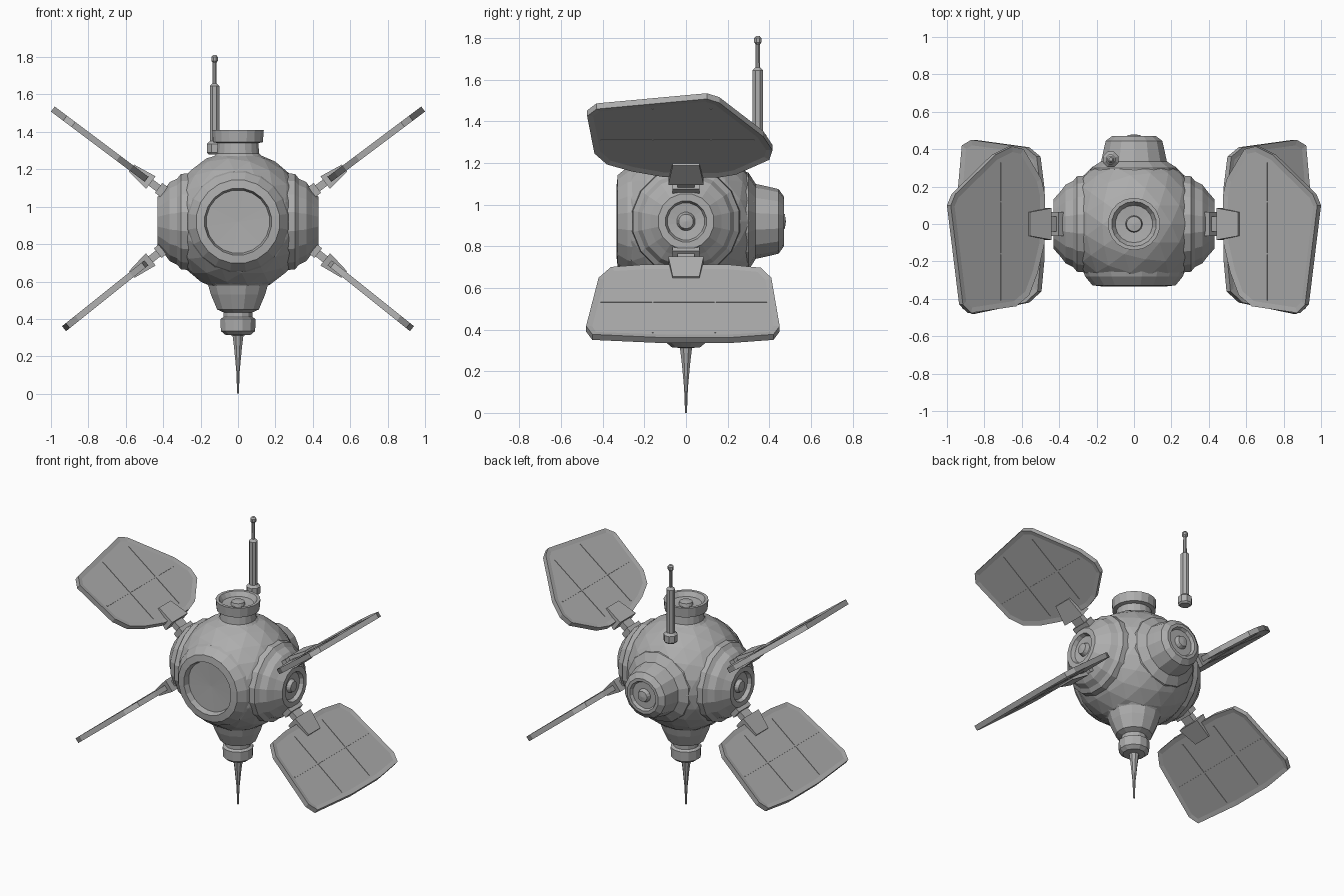
import bpy, bmesh, math
from mathutils import Matrix, Vector

if "Cube" in bpy.data.objects:
    bpy.data.objects.remove(bpy.data.objects["Cube"])

CZ = 0.92  # height of the body centre
metal = bpy.data.materials.new("grey metal")
metal.diffuse_color = (0.42, 0.42, 0.42, 1)
metal.use_nodes = True
metal.node_tree.nodes["Principled BSDF"].inputs["Base Color"].default_value = metal.diffuse_color


def finish(bm, name, mirror=False):
    bmesh.ops.recalc_face_normals(bm, faces=bm.faces)
    me = bpy.data.meshes.new(name)
    bm.to_mesh(me)
    bm.free()
    me.materials.append(metal)
    ob = bpy.data.objects.new(name, me)
    bpy.context.collection.objects.link(ob)
    if mirror:
        ob.modifiers.new("mirror", 'MIRROR')
    return ob


def lathe(name, profile, sides, matrix, mirror=False):
    """Spin (radius, height) points round local z."""
    bm = bmesh.new()
    rings = []
    for r, h in profile:
        if r == 0:
            rings.append([bm.verts.new(matrix @ Vector((0, 0, h)))])
        else:
            rings.append([bm.verts.new(matrix @ Vector((
                r * math.cos(2 * math.pi * (i + .5) / sides),
                r * math.sin(2 * math.pi * (i + .5) / sides), h))) for i in range(sides)])
    for a, b in zip(rings, rings[1:]):
        for i in range(sides):
            j = (i + 1) % sides
            quad = [a[i % len(a)], a[j % len(a)], b[j % len(b)], b[i % len(b)]]
            bm.faces.new(list(dict.fromkeys(quad)))
    return finish(bm, name, mirror)


def box(bm, frame, lo, hi, taper=(1, 1)):
    """Box between two corners in a local frame; taper narrows the far u end."""
    vs = bmesh.ops.create_cube(bm, size=1)["verts"]
    for v in vs:
        p = [lo[k] if v.co[k] < 0 else hi[k] for k in range(3)]
        if v.co.x > 0:
            p[1] *= taper[0]
            p[2] *= taper[1]
        v.co = frame @ Vector(p)


centre = Matrix.Translation((0, 0, CZ))
to_front = centre @ Matrix.Rotation(math.pi / 2, 4, 'X')
to_back = centre @ Matrix.Rotation(-math.pi / 2, 4, 'X')
to_side = centre @ Matrix.Rotation(math.pi / 2, 4, 'Y')

# Faceted spherical body, cut open at the front for the window
bm = bmesh.new()
bmesh.ops.create_icosphere(bm, subdivisions=3, radius=0.378, matrix=centre)
bmesh.ops.bisect_plane(bm, geom=bm.verts[:] + bm.edges[:] + bm.faces[:],
                       plane_co=(0, -0.265, 0), plane_no=(0, -1, 0), clear_outer=True)
finish(bm, "body")

# Front window with a recessed pane
lathe("front_window", [(0.275, 0.25), (0.265, 0.28), (0.225, 0.328), (0.18, 0.333),
                       (0.17, 0.295), (0, 0.29)], 20, to_front)

# Side ports
lathe("side_port", [(0.265, 0.25), (0.26, 0.305), (0.235, 0.325), (0.215, 0.365), (0.175, 0.395),
                    (0.135, 0.43), (0.10, 0.43), (0.09, 0.405), (0.045, 0.40),
                    (0.035, 0.425), (0, 0.43)], 16, to_side, True)

# Rear port
lathe("rear_port", [(0.245, 0.26), (0.235, 0.30), (0.18, 0.335), (0.168, 0.39), (0.155, 0.445),
                    (0.12, 0.47), (0.10, 0.47), (0.09, 0.45), (0.045, 0.45),
                    (0.035, 0.475), (0, 0.48)], 14, to_back)

# Top hatch with a dished lid and knob
ident = Matrix()
lathe("top_hatch", [(0.15, 1.25), (0.115, 1.285), (0.11, 1.34), (0.135, 1.345), (0.14, 1.41),
                    (0.12, 1.41), (0.10, 1.38), (0.045, 1.375), (0.04, 1.395), (0, 1.40)],
      18, ident)

# Lower neck, collar and spike
lathe("lower_neck", [(0.22, 0.63), (0.165, 0.58), (0.15, 0.53), (0.115, 0.45), (0.08, 0.435),
                     (0.08, 0.41), (0.097, 0.40), (0.095, 0.335), (0.07, 0.315), (0, 0.31)],
      12, ident)
lathe("spike", [(0, 0.32), (0.032, 0.315), (0.022, 0.24), (0.010, 0.12), (0.005, 0), (0, 0)],
      8, ident)

# Antenna standing behind the hatch
lathe("antenna", [(0, 1.28), (0.035, 1.28), (0.045, 1.29), (0.045, 1.335), (0.028, 1.35),
                  (0.028, 1.645), (0.012, 1.66), (0.011, 1.77), (0.019, 1.78),
                  (0.019, 1.80), (0.01, 1.81), (0, 1.81)],
      8, Matrix.Translation((-0.125, 0.345, 0)))

# Solar panels: outlines as seen from above (x, y)
upper = [(0.49, -0.11), (0.485, 0.15), (0.505, 0.24), (0.60, 0.40), (0.66, 0.415), (0.75, 0.37),
         (0.965, 0.16), (0.99, 0.10), (0.925, -0.43), (0.88, -0.475), (0.64, -0.44),
         (0.57, -0.38), (0.525, -0.26)]
lower = [(0.49, -0.2), (0.49, 0.2), (0.51, 0.36), (0.57, 0.41), (0.86, 0.45), (0.91, 0.42),
         (0.93, 0.2), (0.93, -0.1), (0.91, -0.45), (0.86, -0.48), (0.57, -0.42), (0.505, -0.36)]


def wing(name, outline, z0, slope, ribs_y, rib_ends):
    ang = math.atan(slope)
    frame = Matrix.Translation((0.49, 0, z0)) @ Matrix.Rotation(-ang, 4, 'Y')
    uv = [((x - 0.49) / math.cos(ang), y) for x, y in outline]
    # Framed panel with a sunken field on both sides
    bm = bmesh.new()
    top = [bm.verts.new(frame @ Vector((u, v, 0.017))) for u, v in uv]
    bot = [bm.verts.new(frame @ Vector((u, v, -0.017))) for u, v in uv]
    caps = [bm.faces.new(top), bm.faces.new(bot[::-1])]
    for i in range(len(uv)):
        j = (i + 1) % len(uv)
        bm.faces.new((top[i], bot[i], bot[j], top[j]))
    bmesh.ops.recalc_face_normals(bm, faces=bm.faces)
    bmesh.ops.inset_individual(bm, faces=caps, thickness=0.03, depth=-0.005)
    finish(bm, name + "_panel", True)
    # Seams between the cells
    bm = bmesh.new()
    for v in ribs_y:
        box(bm, frame, (0.06, v - 0.004, -0.015), (rib_ends[0], v + 0.004, 0.015))
    box(bm, frame, (0.28, rib_ends[1], -0.015), (0.288, rib_ends[2], 0.015))
    finish(bm, name + "_seams", True)
    # Hinge knuckle, arm and clamp
    bm = bmesh.new()
    box(bm, frame, (-0.14, -0.065, -0.03), (-0.08, 0.065, 0.035))
    box(bm, frame, (-0.17, -0.04, -0.02), (0.0, 0.04, 0.02))
    box(bm, frame, (-0.03, -0.085, -0.042), (0.10, 0.085, 0.042), (0.75, 0.55))
    finish(bm, name + "_bracket", True)


wing("upper", upper, 1.147, 0.75, (-0.16, 0.12), (0.54, -0.41, 0.33))
wing("lower", lower, 0.70, -0.80, (-0.16, 0.14), (0.52, -0.41, 0.39))
